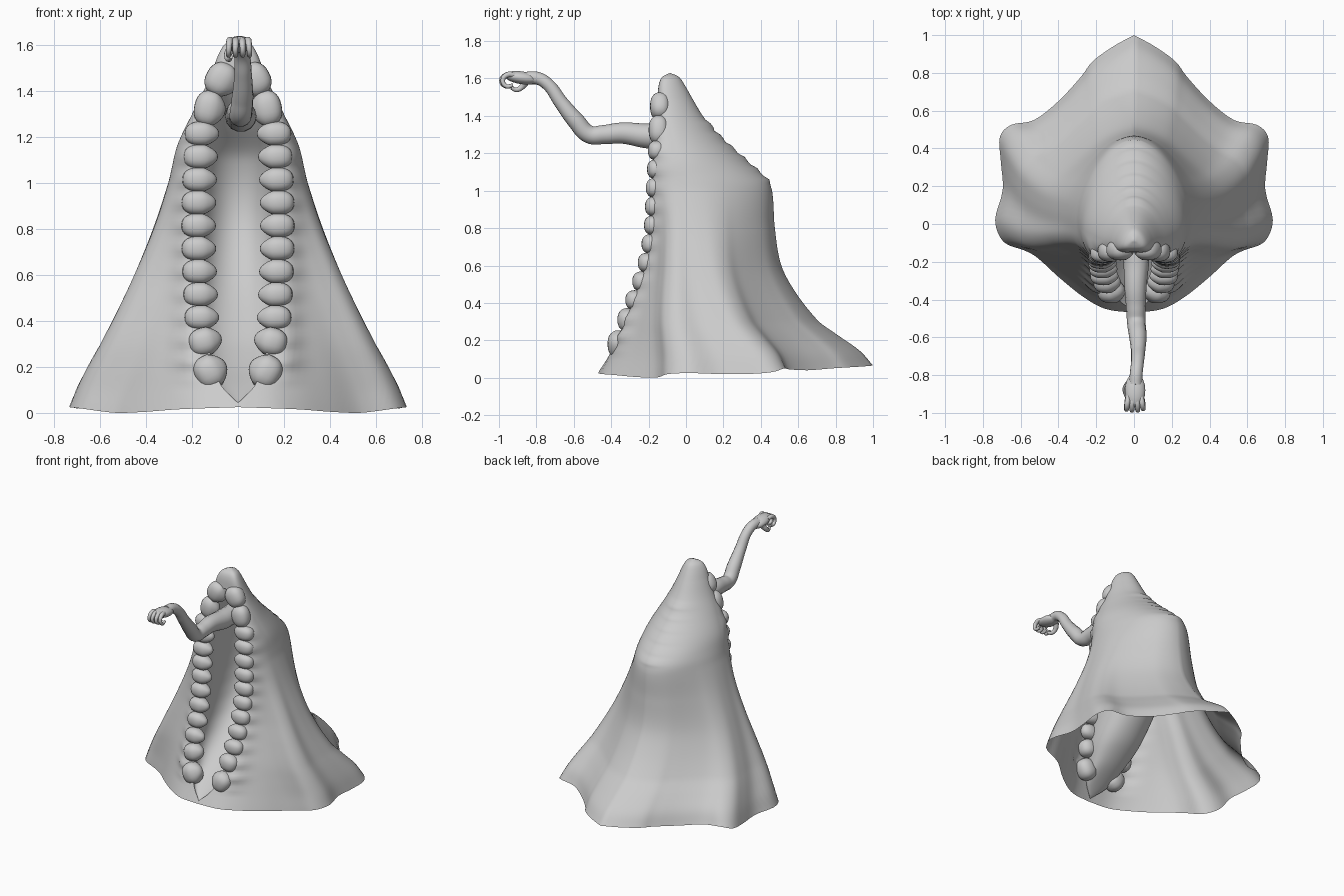
import bpy, bmesh
from math import sin, cos, pi, exp, copysign
from mathutils import Vector, Matrix

if "Cube" in bpy.data.objects:
    bpy.data.objects.remove(bpy.data.objects["Cube"])

# cloak profile: height, half width, front y, back y
PROFILE = [(0, .735, -.47, 1.0), (.1, .70, -.42, .93), (.2, .655, -.375, .82), (.3, .605, -.335, .71),
           (.45, .53, -.275, .59), (.6, .46, -.225, .51), (.8, .375, -.19, .475), (1.0, .305, -.18, .46),
           (1.06, .29, -.175, .43), (1.17, .262, -.17, .31), (1.3, .20, -.165, .17), (1.4, .15, -.16, .09),
           (1.5, .108, -.152, .03), (1.57, .08, -.145, -.01), (1.61, .05, -.125, -.04), (1.63, 0, -.085, -.085)]
# hem outline of one half: x, y, lift above ground
HEM = [(0, -.47, .025), (.15, -.45, .02), (.27, -.385, .015), (.4, -.28, .005), (.51, -.18, 0), (.58, -.14, .005),
       (.69, -.095, .02), (.735, .02, .025), (.695, .18, .02), (.705, .33, .02), (.71, .46, .03), (.65, .525, .05),
       (.53, .55, .045), (.4, .65, .04), (.28, .78, .05), (.22, .86, .055), (.11, .94, .06), (0, 1.0, .065)]
# slit: height, half width, depth of the pouch behind it
SLIT = [(.02, 0, -.46), (.1, .07, -.35), (.2, .105, -.2), (.35, .14, -.02), (.6, .15, .2), (.85, .15, .31),
        (1.1, .145, .28), (1.25, .125, .16), (1.36, .1, .07), (1.45, .065, -.01), (1.5, 0, -.15)]
HEM = [(i / 17, x / .735, (y + .47) / 1.47, l) for i, (x, y, l) in enumerate(HEM)]


def curve(table, t):
    """Smooth interpolation of a table of rows (t, values...)."""
    n = len(table)
    t = min(max(t, table[0][0]), table[-1][0])
    i = next((k for k in range(n - 1) if t <= table[k + 1][0]), n - 2)
    h = table[i + 1][0] - table[i][0]
    s = (t - table[i][0]) / h

    def slope(k, c):
        a, b = table[max(k - 1, 0)], table[min(k + 1, n - 1)]
        return (b[c] - a[c]) / (b[0] - a[0])
    return [table[i][c] * (2*s**3 - 3*s*s + 1) + table[i + 1][c] * (3*s*s - 2*s**3)
            + h * (slope(i, c) * (s**3 - 2*s*s + s) + slope(i + 1, c) * (s**3 - s*s))
            for c in range(1, len(table[0]))]


def cloak_point(u, z):
    hw, yf, yb = curve(PROFILE, z)
    hx, hv, lift = curve(HEM, u)
    b = max(0, 1 - z / 1.1) ** 1.05
    x = hw * (b * hx + (1 - b) * sin(pi * u))
    v = b * hv + (1 - b) * ((1 - cos(pi * u)) / 2) ** 1.8
    y = yf + (yb - yf) * v
    if u > .5 and 1.03 < z < 1.38:        # row of spine bumps
        y += .016 * sin((z - 1.03) / .35 * pi * 6) ** 2 * exp(-(x / .09) ** 2)
    if u < .5 and .1 < z < 1.4:           # swollen rim with a lump beside each tooth
        y -= (.03 + .008 * cos((z - .415) * 20 * pi)) * exp(-((x - .21) / .06) ** 2) * min(1, (z - .1) * 8, (1.4 - z) * 6)
    return Vector((max(x, 0), y, z + lift * max(0, 1 - z / .3)))


def slit_width(z):
    return max(0, curve(SLIT, z)[0]) if .02 < z < 1.5 else 0


def front_u(x, z):
    """Parameter where the front of the cloak reaches x."""
    lo, hi = 0, .4
    for _ in range(30 if x > 0 else 0):
        mid = (lo + hi) / 2
        lo, hi = (mid, hi) if cloak_point(mid, z).x < x else (lo, mid)
    return lo


def finish(name, bm, mirror=True):
    bmesh.ops.remove_doubles(bm, verts=bm.verts, dist=1e-5)
    me = bpy.data.meshes.new(name)
    bm.to_mesh(me)
    bm.free()
    me.shade_smooth()
    ob = bpy.data.objects.new(name, me)
    bpy.context.collection.objects.link(ob)
    if mirror:
        m = ob.modifiers.new("mirror", 'MIRROR')
        m.merge_threshold = .0005
    return ob


def loft(name, rows, flip=False):
    bm = bmesh.new()
    grid = [[bm.verts.new(p) for p in r] for r in rows]
    for a, b in zip(grid, grid[1:]):
        for k in range(len(a) - 1):
            q = [a[k], a[k + 1], b[k + 1], b[k]]
            bm.faces.new(q[::-1] if flip else q)
    return finish(name, bm)


# cloak shell, open at the hem and along the front slit
heights = [.02 * i for i in range(80)] + [1.595, 1.605, 1.613, 1.62, 1.625, 1.63]
rows = []
for z in heights:
    u0 = front_u(slit_width(z), z)
    row = [cloak_point(u0 + (1 - u0) * k / 68, z) for k in range(69)]
    if slit_width(z) == 0:
        row[0].x = 0
    row[-1].x = 0
    rows.append(row)
loft("cloak", rows)

# pouch lining behind the slit
rows = []
for i in range(1, 76):
    z = .02 * i
    w = slit_width(z)
    p = cloak_point(front_u(w, z), z)
    back = max(curve(SLIT, z)[1], p.y)
    row = []
    for k in range(15):
        t = pi / 2 * k / 14
        row.append((w * (cos(t) + .3 * sin(2 * t)) if k < 14 else 0, p.y + (back - p.y) * sin(t), p.z))
    rows.append(row)
loft("mouth_lining", rows, True)

# teeth along the slit: x, z, half width, half height, half depth, tilt
TEETH = [(.12, .18, .07, .075, .065, .5), (.145, .31, .07, .062, .06, .25)]
TEETH += [(.16 + .014 * sin(pi * i / 8), .415 + .1 * i, .072, .053, .05, 0) for i in range(9)]
TEETH += [(.125, 1.325, .066, .078, .055, -.2), (.072, 1.45, .07, .075, .055, -.5)]
bm = bmesh.new()
for x, z, a, c, d, tilt in TEETH:
    y = curve(PROFILE, z)[1] + d - .036
    new = bmesh.ops.create_uvsphere(bm, u_segments=24, v_segments=14, radius=1)["verts"]
    for v in new:
        p = v.co
        p.x, p.y, p.z = (copysign(abs(q) ** .85, q) for q in p)      # boxier than a ball
        if p.x < -.3:                                               # inner side narrows to a cusp
            f = 1 + .45 * (p.x + .3)
            p.y, p.z = p.y * f, p.z * f
            p.x *= 1.08
    M = Matrix.Translation((x, y, z)) @ Matrix.Rotation(tilt, 4, 'Y') @ Matrix.Diagonal((a, d, c, 1))
    bmesh.ops.transform(bm, matrix=M, verts=new)
finish("teeth", bm).modifiers["mirror"].use_mirror_merge = False


def limb(name, pts, res=8):
    """Round limb through points (x, y, z, radius)."""
    cu = bpy.data.curves.new(name, 'CURVE')
    cu.dimensions = '3D'
    cu.bevel_depth, cu.bevel_resolution, cu.resolution_u, cu.use_fill_caps = 1, 5, res, True
    sp = cu.splines.new('BEZIER')
    sp.bezier_points.add(len(pts) - 1)
    for b, (x, y, z, r) in zip(sp.bezier_points, pts):
        b.co, b.radius = (x, y, z), r
        b.handle_left_type = b.handle_right_type = 'AUTO'
    ob = bpy.data.objects.new(name, cu)
    bpy.context.collection.objects.link(ob)
    bpy.ops.object.select_all(action='DESELECT')
    ob.select_set(True)
    bpy.context.view_layer.objects.active = ob
    bpy.ops.object.convert(target='MESH')
    bpy.ops.object.shade_smooth_by_angle()


# arm reaching out of the slit
limb("arm", [(.012, .04, 1.295, .07), (.012, -.2, 1.292, .068), (.008, -.34, 1.308, .058), (.01, -.44, 1.3, .052),
             (.012, -.515, 1.3, .049), (.02, -.59, 1.375, .047), (.022, -.67, 1.475, .038),
             (.018, -.735, 1.565, .034), (.012, -.79, 1.6, .034), (.008, -.85, 1.603, .036)])

# palm
bm = bmesh.new()
M = Matrix.Translation((.006, -.88, 1.604)) @ Matrix.Rotation(-.15, 4, 'X') @ Matrix.Diagonal((.054, .092, .034, 1))
bmesh.ops.create_uvsphere(bm, u_segments=20, v_segments=12, radius=1, matrix=M)
finish("palm", bm, False)

# curled fingers and thumb
for i, (x, s) in enumerate([(-.036, .9), (-.01, 1.0), (.018, 1.0), (.044, .85)]):
    limb("finger_%d" % (i + 1), [(x * .8, -.91, 1.615, .015), (x, -.955, 1.62, .015),
                                 (x * 1.1, -.937 - .05 * s, 1.59, .012), (x * 1.15, -.925 - .04 * s, 1.558, .011),
                                 (x * 1.1, -.925, 1.565, .009)], 5)
limb("thumb", [(-.03, -.85, 1.59, .02), (-.045, -.875, 1.557, .016), (-.04, -.905, 1.54, .013),
               (-.03, -.935, 1.55, .009)], 5)
